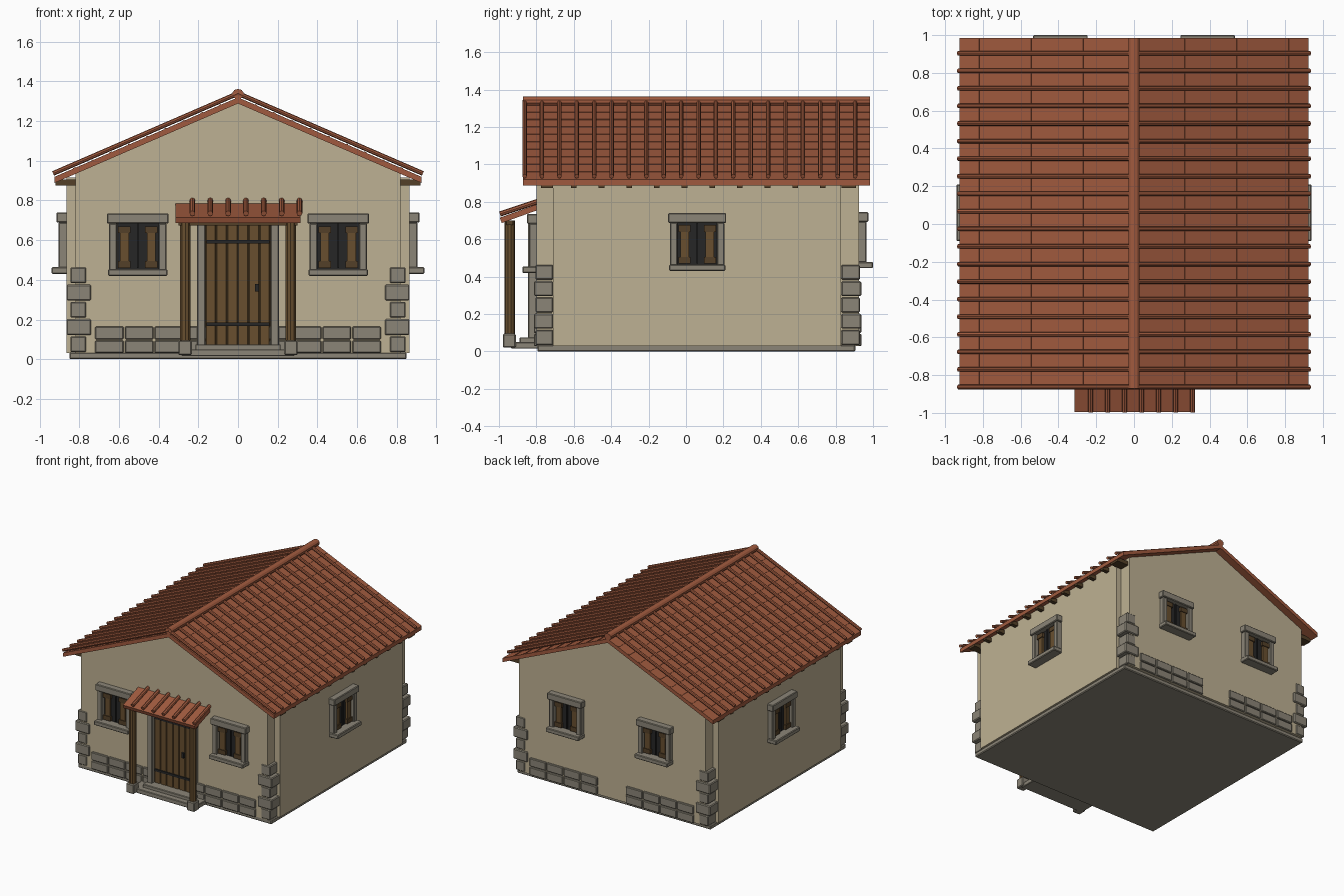
import bpy, bmesh, math
from mathutils import Matrix, Vector

if "Cube" in bpy.data.objects:
    bpy.data.objects.remove(bpy.data.objects["Cube"])


def mat(name, r, g, b):
    m = bpy.data.materials.new(name)
    lin = lambda c: (c / 255 / 12.92) if c < 11 else ((c / 255 + 0.055) / 1.055) ** 2.4
    m.diffuse_color = (lin(r), lin(g), lin(b), 1)
    m.use_nodes = True
    m.node_tree.nodes["Principled BSDF"].inputs["Base Color"].default_value = m.diffuse_color
    return m


PLASTER = mat("plaster", 190, 177, 147)
STONE = mat("stone", 139, 133, 119)
TILE = mat("roof tile", 160, 90, 62)
WOOD = mat("wood", 104, 79, 47)
DARK = mat("dark wood", 84, 64, 40)
IRON = mat("iron", 38, 38, 38)


def finish(bm, name, material, bevel=0):
    bmesh.ops.recalc_face_normals(bm, faces=bm.faces)
    me = bpy.data.meshes.new(name)
    bm.to_mesh(me)
    bm.free()
    me.materials.append(material)
    ob = bpy.data.objects.new(name, me)
    bpy.context.collection.objects.link(ob)
    if bevel:
        mod = ob.modifiers.new("bevel", 'BEVEL')
        mod.width = bevel
        mod.segments = 1
    return ob


def boxes(name, material, ranges, M=Matrix(), bevel=0):
    """One object from several boxes, each (x0, x1, y0, y1, z0, z1)."""
    bm = bmesh.new()
    for x0, x1, y0, y1, z0, z1 in ranges:
        T = Matrix.Translation(((x0 + x1) / 2, (y0 + y1) / 2, (z0 + z1) / 2))
        S = Matrix.Diagonal((abs(x1 - x0), abs(y1 - y0), abs(z1 - z0), 1))
        bmesh.ops.create_cube(bm, size=1, matrix=M @ T @ S)
    return finish(bm, name, material, bevel)


def rods(name, material, ends, r, sides=8):
    """One object from several rods, each (start, end)."""
    bm = bmesh.new()
    for a, b in ends:
        a, b = Vector(a), Vector(b)
        d = b - a
        M = Matrix.Translation((a + b) / 2) @ d.to_track_quat('Z', 'Y').to_matrix().to_4x4()
        bmesh.ops.create_cone(bm, cap_ends=True, segments=sides, radius1=r, radius2=r,
                              depth=d.length, matrix=M)
    return finish(bm, name, material)


def prism(name, material, pts, y0, y1):
    """Extrude an x-z outline along y."""
    bm = bmesh.new()
    f = bm.faces.new([bm.verts.new((x, y0, z)) for x, z in pts])
    ex = bmesh.ops.extrude_face_region(bm, geom=[f])
    bmesh.ops.translate(bm, vec=(0, y1 - y0, 0),
                        verts=[v for v in ex['geom'] if isinstance(v, bmesh.types.BMVert)])
    return finish(bm, name, material)


FRONT, BACK, SLOPE = -0.80, 0.925, 0.433

# walls and foundation
prism("gabled_walls", PLASTER, [(-.82, .03), (.82, .03), (.82, .938), (0, 1.293), (-.82, .938)],
      FRONT, BACK)
boxes("side_walls", PLASTER, [(s * .80, s * .865, -.71, .83, .03, .915) for s in (-1, 1)])
boxes("foundation", STONE, [(-.85, .85, -.795, .905, 0, .035)], bevel=.006)

# corner stones, wide and narrow in turn
q = []
for s in (-1, 1):
    for i in range(5):
        z = .035 + .087 * i
        xo, xi, e = (.865, .74, .012) if i % 2 else (.845, .765, .005)
        q.append((s * xi, s * xo, FRONT - e, -.71, z, z + .08))
        q.append((s * xi, s * xo, .83, BACK + e, z, z + .08))
boxes("corner_stones", STONE, q, bevel=.006)

# low stone courses on the front and back
b = []
for s in (-1, 1):
    for i in range(4):
        x = .72 - .15 * i
        for z0, z1 in ((.03, .094), (.1, .165)):
            b.append((s * (x - .143), s * x, FRONT - .014, FRONT + .02, z0, z1))
            b.append((s * (x - .143), s * x, BACK - .02, BACK + .014, z0, z1))
boxes("base_stones", STONE, b, bevel=.005)

# main roof: slab, tile courses, tile ribs, ridge
prism("roof_slab", TILE,
      [(0, 1.289), (.925, 1.289 - .925 * SLOPE), (.925, 1.32 - .925 * SLOPE), (0, 1.32),
       (-.925, 1.32 - .925 * SLOPE), (-.925, 1.289 - .925 * SLOPE)], -.872, .984)
for side, s in (("right", 1), ("left", -1)):
    M = Matrix.Translation((0, 0, 1.319)) @ Matrix.Rotation(s * math.atan(SLOPE), 4, 'Y')
    boxes("tile_courses_" + side, TILE,
          [(s * (.1 * i - .008), s * (.1 * i + .004), -.868, .98, -.002, .004) for i in range(1, 10)], M)
    rods("tile_ribs_" + side, TILE,
         [((0, -.863 + .093 * i, 1.34), (s * .932, -.863 + .093 * i, 1.34 - .932 * SLOPE))
          for i in range(20)], .012)
bm = bmesh.new()
bmesh.ops.create_cone(bm, cap_ends=True, segments=10, radius1=.03, radius2=.03, depth=1.856,
                      matrix=Matrix.Translation((0, .056, 1.337)) @ Matrix.Diagonal((1, 1, .85, 1))
                      @ Matrix.Rotation(math.pi / 2, 4, 'X'))
finish(bm, "roof_ridge", TILE)

# rafter tails under the eaves
t = []
for s in (-1, 1):
    t += [(s * .81, s * .92, -.775, -.712, .875, .906), (s * .81, s * .92, .832, .91, .875, .906)]
    for i in range(10):
        y = -.6 + .148 * i
        t.append((s * .81, s * .92, y - .015, y + .015, .875, .906))
boxes("rafter_tails", DARK, t)


# windows, built facing -y and turned into place
def window(name, x, y, turn, z0, z1, w):
    M = Matrix.Translation((x, y, 0)) @ Matrix.Rotation(turn, 4, 'Z')
    h = w / 2
    boxes(name + "_stone_frame", STONE, [
        (-h, h, -.05, .01, z1 - .052, z1),
        (-h + .005, h - .005, -.075, .01, z0, z0 + .034),
        (-h + .01, -h + .05, -.04, .01, z0 + .03, z1 - .05),
        (h - .05, h - .01, -.04, .01, z0 + .03, z1 - .05)], M, .005)
    boxes(name + "_dark_pane", IRON, [(-h + .045, h - .045, -.006, .003, z0 + .03, z1 - .05)], M)
    a, c = z0 + .04, z1 - .065
    boxes(name + "_shutters", WOOD,
          [(s * .045, s * .09, -.022, -.004, a, c) for s in (-1, 1)], M)
    boxes(name + "_shutter_rails", DARK,
          [(s * .037, s * .1, -.028, -.004, z, z + .035) for s in (-1, 1) for z in (a, c - .035)], M)
    boxes(name + "_mullion", IRON, [(-.004, .004, -.015, -.004, a, c + .015)], M)


for side, s in (("right", 1), ("left", -1)):
    window("front_window_" + side, s * .505, FRONT, 0, .42, .735, .31)
    window("side_window_" + side, s * .865, .06, s * math.pi / 2, .43, .74, .31)
    window("back_window_" + side, s * .39, BACK, math.pi, .445, .745, .30)

# door with stone surround, planks and ironwork
boxes("door_surround", STONE, [(s * .165, s * .207, -.845, -.79, .06, .70) for s in (-1, 1)]
      + [(-.207, .207, -.845, -.79, .69, .735)], bevel=.005)
boxes("door_planks", WOOD, [(-.163 + .0545 * i, -.163 + .0545 * i + .051, -.816, -.79, .06, .69)
                            for i in range(6)], bevel=.003)
boxes("door_backing", DARK, [(-.165, .165, -.808, -.79, .06, .69)])
boxes("door_ironwork", IRON, [(-.158, .158, -.824, -.81, z, z + .018) for z in (.168, .583)]
      + [(.085, .105, -.832, -.81, .34, .38)])

# porch: steps, post bases, posts, beam
boxes("porch_steps", STONE, [(-.285, .285, -.935, -.79, .015, .05),
                             (-.215, .215, -.89, -.79, .045, .075)], bevel=.004)
boxes("post_bases", STONE, [(s * .233, s * .3, -.978, -.91, .02, .095) for s in (-1, 1)], bevel=.006)
rods("porch_posts", WOOD, [((s * .265, -.943, .09), (s * .265, -.943, .70)) for s in (-1, 1)], .028, 10)
boxes("porch_beam", DARK, [(-.3, .3, -.96, -.925, .675, .70)])

# porch roof: sloping slab and tile ribs
PM = Matrix.Translation((0, -.99, .70)) @ Matrix.Rotation(math.atan(.36), 4, 'X')
boxes("porch_roof_slab", TILE, [(-.315, .315, 0, .205, -.014, .016)], PM)
rods("porch_tile_ribs", TILE, [((-.23 + .09 * i, -.995, .735), (-.23 + .09 * i, -.795, .735 + .2 * .33))
                               for i in range(7)], .014)
